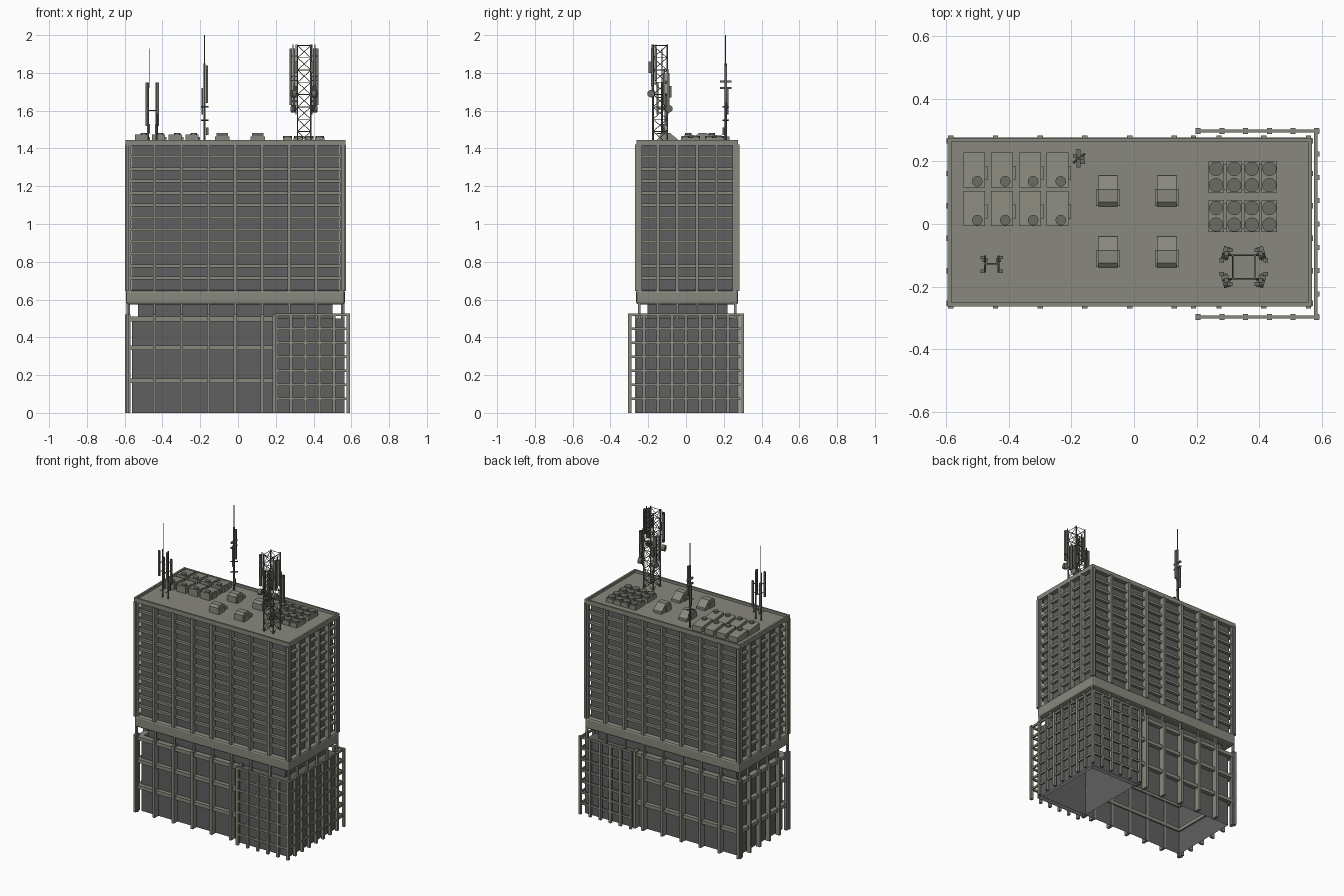
import bpy, bmesh, math
from mathutils import Vector, Matrix

if "Cube" in bpy.data.objects:
    bpy.data.objects.remove(bpy.data.objects["Cube"])

def material(name, r, g, b):
    m = bpy.data.materials.new(name)
    m.diffuse_color = (r, g, b, 1)
    m.use_nodes = True
    m.node_tree.nodes["Principled BSDF"].inputs["Base Color"].default_value = m.diffuse_color
    return m

CONCRETE = material("warm grey concrete", 0.25, 0.25, 0.21)
GLASS = material("dark grey glazing", 0.115, 0.115, 0.115)
METAL = material("dark metal", 0.15, 0.15, 0.13)

def finish(bm, name, mat, smooth=False):
    me = bpy.data.meshes.new(name)
    bmesh.ops.recalc_face_normals(bm, faces=bm.faces)
    bm.to_mesh(me)
    bm.free()
    me.materials.append(mat)
    ob = bpy.data.objects.new(name, me)
    bpy.context.collection.objects.link(ob)
    if smooth:
        for p in me.polygons:
            p.use_smooth = len(p.vertices) == 4
    return ob

def box(bm, x0, x1, y0, y1, z0, z1):
    m = Matrix.Translation(((x0+x1)/2, (y0+y1)/2, (z0+z1)/2)) @ Matrix.Diagonal((x1-x0, y1-y0, z1-z0, 1))
    return bmesh.ops.create_cube(bm, size=1, matrix=m)["verts"]

def post(bm, x, y, z0, z1, w, d):
    return box(bm, x-w/2, x+w/2, y-d/2, y+d/2, z0, z1)

def rod(bm, a, b, r, n=4):
    a, b = Vector(a), Vector(b)
    m = Matrix.Translation((a+b)/2) @ (b-a).to_track_quat('Z', 'Y').to_matrix().to_4x4()
    bmesh.ops.create_cone(bm, cap_ends=True, segments=n, radius1=r, radius2=r, depth=(b-a).length, matrix=m)

def ring(bm, x0, x1, y0, y1, z0, z1, t):
    # rectangular frame of thickness t, outer edge at the given limits
    box(bm, x0, x1, y0, y0+t, z0, z1)
    box(bm, x0, x1, y1-t, y1, z0, z1)
    box(bm, x0, x0+t, y0+t, y1-t, z0, z1)
    box(bm, x1-t, x1, y0+t, y1-t, z0, z1)

def spread(a, b, n):
    return [a+(b-a)*i/n for i in range(n+1)]

X0, X1, Y0, Y1 = -0.59, 0.563, -0.26, 0.272
COLS_X = spread(-0.585, 0.557, 8)
COLS_Y = spread(-0.253, 0.265, 5)

# tower glazing
bm = bmesh.new()
box(bm, X0+.025, X1-.025, Y0+.025, Y1-.025, 0.6, 1.42)
finish(bm, "tower_glazing", GLASS)

# tower floor ledges
bm = bmesh.new()
for i in range(1, 12):
    z = 0.65 + i*0.0642
    ring(bm, X0+.006, X1-.006, Y0+.006, Y1-.006, z-.008, z+.008, .03)
finish(bm, "tower_floor_ledges", CONCRETE)

# tower vertical fins on all sides
bm = bmesh.new()
for x in COLS_X:
    for y in (Y0+.008, Y1-.008):
        post(bm, x, y, 0.645, 1.42, .017, .036)
for y in COLS_Y:
    for x in (X0+.008, X1-.008):
        post(bm, x, y, 0.645, 1.42, .032, .017)
finish(bm, "tower_fins", CONCRETE)

# transfer band under the tower, chamfered
bm = bmesh.new()
box(bm, X0-.003, X1+.003, Y0-.004, Y1+.004, 0.574, 0.65)
band = finish(bm, "transfer_band", CONCRETE)
bev = band.modifiers.new("chamfer", 'BEVEL')
bev.width = 0.012
bev.segments = 2

# roof slab and parapet
bm = bmesh.new()
box(bm, X0, X1, Y0, Y1, 1.415, 1.428)
ring(bm, X0-.005, X1+.005, Y0-.003, Y1+.003, 1.415, 1.445, .012)
finish(bm, "roof_and_parapet", CONCRETE)

# recessed level between podium and tower
bm = bmesh.new()
box(bm, -0.53, 0.50, -0.205, 0.22, 0.49, 0.58)
finish(bm, "recessed_level", GLASS)
bm = bmesh.new()
for x in COLS_X:
    for y in (Y0+.012, Y1-.012):
        post(bm, x, y, 0.49, 0.58, .012, .014)
for y in COLS_Y[1:-1]:
    for x in (X0+.012, X1-.012):
        post(bm, x, y, 0.49, 0.58, .014, .012)
finish(bm, "recessed_level_posts", CONCRETE)

# podium glazing, open underneath
bm = bmesh.new()
box(bm, X0+.03, X1-.02, Y0+.03, Y1-.03, 0, 0.495)
bmesh.ops.delete(bm, geom=[f for f in bm.faces if f.calc_center_median().z < .01], context='FACES')
finish(bm, "podium_glazing", GLASS)

# podium large bays on the left
bm = bmesh.new()
for x in COLS_X[:6] + [0.19]:
    for y in (Y0+.012, Y1-.012):
        post(bm, x, y, 0, 0.52, .017, .045)
for y in COLS_Y:
    post(bm, X0+.006, y, 0, 0.52, .03, .015)
for z in (0.17, 0.345, 0.497):
    box(bm, X0+.004, 0.2, Y0+.003, Y0+.04, z-.012, z+.012)
    box(bm, X0+.004, 0.2, Y1-.04, Y1-.003, z-.012, z+.012)
    box(bm, X0+.002, X0+.04, Y0+.01, Y1-.01, z-.012, z+.012)
finish(bm, "podium_large_bays", CONCRETE)

# fine screen around the right end of the podium
bm = bmesh.new()
FX, FY = 0.583, 0.297
for x in spread(0.205, FX, 5):
    for y in (-FY, FY):
        post(bm, x, y, 0, 0.527, .016, .018)
for y in spread(-FY, FY, 8):
    post(bm, FX, y, 0, 0.527, .018, .016)
for i in range(1, 8):
    z = i*0.0742
    for y in (-FY, FY):
        box(bm, 0.2, FX, y-.005, y+.005, z-.007, z+.007)
    box(bm, FX-.008, FX+.002, -FY, FY, z-.007, z+.007)
finish(bm, "podium_fine_screen", CONCRETE)
# panels behind the screen
bm = bmesh.new()
box(bm, 0.2, X1, -0.262, 0.272, 0, 0.5)
bmesh.ops.delete(bm, geom=[f for f in bm.faces if f.calc_center_median().z < .01], context='FACES')
finish(bm, "screen_glazing", GLASS)

# air handling units with a fan, left part of the roof
units, fans = bmesh.new(), bmesh.new()
for x in (-0.51, -0.421, -0.332, -0.244):
    for y in (0.173, 0.049):
        vs = post(units, x, y, 1.425, 1.475, .07, .112)
        top = [v for v in vs if v.co.z > 1.45 and v.co.y > y]
        for v in top:
            v.co.z -= .012
        post(units, x+.037, y-.01, 1.43, 1.46, .012, .045)
        rod(fans, (x+.01, y-.037, 1.47), (x+.01, y-.037, 1.482), .017, 12)
finish(units, "air_units", CONCRETE)

# hooded vents in the middle of the roof
bm = bmesh.new()
prof = [(-.05, 1.425), (-.05, 1.47), (-.035, 1.482), (.005, 1.482), (.05, 1.445), (.05, 1.425)]
for cx in (-0.083, 0.105):
    for cy in (0.105, -0.09):
        f = bm.faces.new([bm.verts.new((cx-.031, cy+y, z)) for y, z in prof])
        ext = bmesh.ops.extrude_face_region(bm, geom=[f])["geom"]
        bmesh.ops.translate(bm, verts=[v for v in ext if isinstance(v, bmesh.types.BMVert)], vec=(.062, 0, 0))
        post(bm, cx, cy-.02, 1.425, 1.462, .076, .055)
finish(bm, "hooded_vents", CONCRETE)

# cooling fan banks on the right
bm = bmesh.new()
for y0, y1 in ((0.1, 0.2), (-0.026, 0.075)):
    for x in (0.262, 0.32, 0.376, 0.432):
        post(bm, x, (y0+y1)/2, 1.425, 1.457, .05, y1-y0)
        for y in (y0+.024, y1-.024):
            rod(fans, (x, y, 1.455), (x, y, 1.467), .023, 12)
    box(bm, 0.24, 0.453, y0+.01, y1-.01, 1.425, 1.445)
finish(bm, "cooling_banks", CONCRETE)
finish(fans, "roof_fans", METAL, True)

# lattice tower
bm = bmesh.new()
LX, LY = (0.315, 0.386), (-0.175, -0.10)
corners = [(LX[0], LY[0]), (LX[1], LY[0]), (LX[1], LY[1]), (LX[0], LY[1])]
levels = spread(1.425, 1.945, 8)
for i, (x, y) in enumerate(corners):
    nx, ny = corners[(i+1) % 4]
    rod(bm, (x, y, 1.425), (x, y, 1.95), .0045, 6)
    for k, z in enumerate(levels[:-1]):
        z2 = levels[k+1]
        rod(bm, (x, y, z2), (nx, ny, z2), .002)
        rod(bm, (x, y, z), (nx, ny, z2), .0018)
        rod(bm, (nx, ny, z), (x, y, z2), .0018)
finish(bm, "lattice_tower", METAL)

# panel antennas and dishes on the lattice tower
bm = bmesh.new()
cx, cy = 0.35, -0.1375
for sx in (-1, 1):
    for sy in (-1, 1):
        px, py = cx+sx*.055, cy+sy*.042
        top = 1.93 if sy < 0 else 1.8
        for dx, dy, h in ((0, 0, .2), (sx*.015, -sy*.02, .17)):
            post(bm, px+dx, py+dy, top-h, top, .014, .014)
            rod(bm, (px+dx-sx*.012, py+dy, top-h-.02), (px+dx-sx*.012, py+dy, top+.02), .003, 6)
        for z in (top-.15, top-.04):
            rod(bm, (cx+sx*.035, cy+sy*.037, z), (px+sx*.012, py, z), .003)
        post(bm, px-sx*.012, py+sy*.012, top-.13, top-.07, .016, .012)
        zd = 1.69 if sy < 0 else 1.61
        rod(bm, (px-sx*.01, py, zd), (px+sx*.012, py+sy*.006, zd), .02, 12)
        rod(bm, (cx+sx*.035, cy+sy*.037, zd), (px, py, zd), .003)
finish(bm, "lattice_antennas", METAL)

# twin masts at the front left
bm = bmesh.new()
for x, s in ((-0.475, -1), (-0.432, 1)):
    rod(bm, (x, -.127, 1.425), (x, -.127, 1.75), .005, 8)
    for dy, z0 in ((-.024, 1.58), (.02, 1.52)):
        post(bm, x+s*.008, -.127+dy, z0, z0+.17, .013, .011)
    for z in (1.48, 1.61, 1.67):
        rod(bm, (x, -.155, z), (x, -.1, z), .003)
    post(bm, x, -.115, 1.48, 1.53, .016, .014)
rod(bm, (-.475, -.127, 1.6), (-.432, -.127, 1.6), .003)
rod(bm, (-.47, -.127, 1.72), (-.47, -.127, 1.93), .0025, 6)
finish(bm, "twin_masts", METAL)

# single mast at the back
bm = bmesh.new()
x, y = -0.177, 0.21
rod(bm, (x, y, 1.425), (x, y, 1.85), .006, 8)
rod(bm, (x, y, 1.85), (x, y, 2.0), .0025, 6)
post(bm, x+.013, y, 1.64, 1.84, .012, .012)
post(bm, x-.012, y+.008, 1.58, 1.72, .01, .012)
post(bm, x+.014, y-.012, 1.47, 1.51, .014, .012)
for z in (1.72, 1.755):
    box(bm, x-.006, x+.006, y-.03, y+.03, z-.005, z+.005)
for z in (1.55, 1.62):
    rod(bm, (x-.018, y-.015, z), (x+.02, y+.015, z), .004)
finish(bm, "back_mast", METAL)
